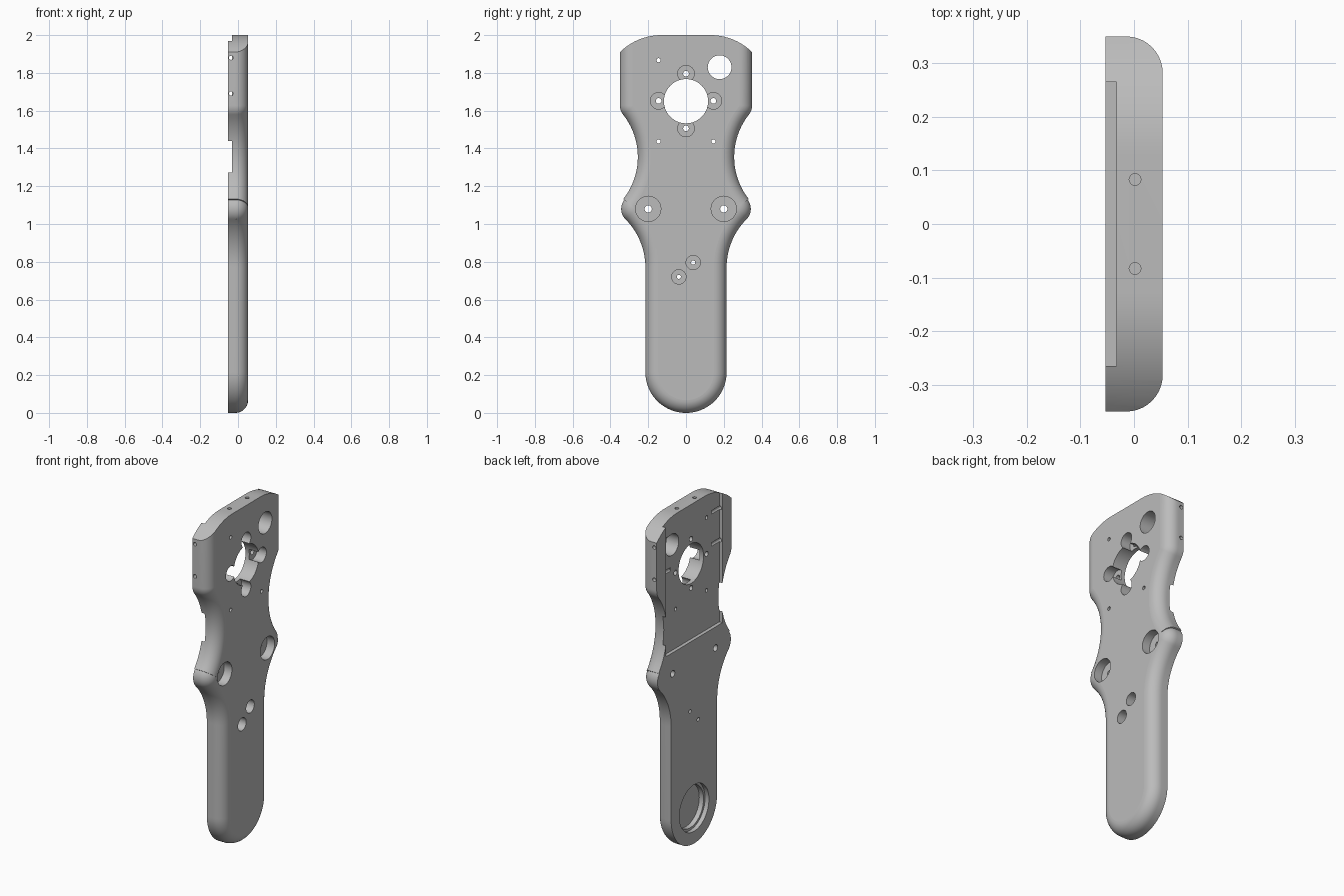
import bpy
import bmesh
from math import sin, cos, pi, radians, atan2, sqrt
from mathutils import Vector, Matrix

cube = bpy.data.objects.get("Cube")
if cube:
    bpy.data.objects.remove(cube, do_unlink=True)

grey = bpy.data.materials.new("plain grey")
grey.use_nodes = True
colour = (0.5, 0.5, 0.5, 1)
grey.diffuse_color = colour
grey.node_tree.nodes["Principled BSDF"].inputs["Base Color"].default_value = colour

T = 0.0535          # half thickness
FILLET = 0.068      # rounding along the outer edge
FLOOR = -0.033      # floor of the rear recess


def finish(bm, name):
    bmesh.ops.recalc_face_normals(bm, faces=bm.faces)
    mesh = bpy.data.meshes.new(name)
    bm.to_mesh(mesh)
    bm.free()
    mesh.materials.append(grey)
    ob = bpy.data.objects.new(name, mesh)
    bpy.context.collection.objects.link(ob)
    return ob


def loft(rings, name):
    """Skin closed rings of points and cap both ends."""
    bm = bmesh.new()
    rows = [[bm.verts.new(p) for p in ring] for ring in rings]
    n = len(rows[0])
    for a, b in zip(rows, rows[1:]):
        for i in range(n):
            j = (i + 1) % n
            bm.faces.new((a[i], a[j], b[j], b[i]))
    bm.faces.new(rows[0])
    bm.faces.new(rows[-1])
    return finish(bm, name)


def arc(cy, cz, r, a0, a1, n, hollow=False):
    """Arc points with their outward normals."""
    out = []
    for i in range(n + 1):
        a = a0 + (a1 - a0) * i / n
        d = Vector((cos(a), sin(a)))
        out.append((Vector((cy, cz)) + d * r, -d if hollow else d))
    return out


# Half outline: round foot, straight grip, lower hollow, ear, waist, shoulder
R = 0.361
low, ear, waist, shoulder = (0.215 + R, 0.77), (0.265, 1.08), (0.255 + R, 1.355), (0.27, 1.628)


def heading(p, q):
    return atan2(q[1] - p[1], q[0] - p[0])


half = arc(0, 0.215, 0.215, -pi / 2, 0, 20)
half += arc(*low, R, pi, heading(low, ear), 14, True)
half += arc(*ear, 0.078, heading(ear, low), heading(ear, waist), 16)
half += arc(*waist, R, heading(waist, ear) + 2 * pi, heading(waist, shoulder), 20, True)
half += arc(*shoulder, 0.08, heading(shoulder, waist), 0, 10)
half.append((Vector((0.35, 2.15)), Vector((1, 0))))
outline = half + [(Vector((-p.x, p.y)), Vector((-n.x, n.y))) for p, n in reversed(half[1:])]

# Body with one rounded edge
layers = [(0, -T)]
for i in range(11):
    a = pi / 2 * i / 10
    layers.append((FILLET * (1 - cos(a)), T - FILLET + FILLET * sin(a)))
body = loft([[(x, *(p - n * inset)) for p, n in outline] for inset, x in layers], "handle_plate")

cutters = []

# Arched top trim
r_top = 0.314
crown = [p for p, n in arc(0.13, 2 - r_top, r_top, radians(35), pi / 2, 16)]
crown = [Vector((0.5, crown[0].y))] + crown
profile = [(p.x, p.y) for p in crown] + [(-p.x, p.y) for p in reversed(crown)]
profile += [(-0.5, 2.4), (0.5, 2.4)]
cutters.append(loft([[(x, y, z) for y, z in profile] for x in (-0.2, 0.2)], "top_trim"))


def box(name, lo, hi):
    bm = bmesh.new()
    lo, hi = Vector(lo), Vector(hi)
    bmesh.ops.create_cube(bm, size=1, matrix=Matrix.Translation((lo + hi) / 2) @ Matrix.Diagonal((*(hi - lo), 1)))
    cutters.append(finish(bm, name))


def drill(name, start, end, r, sides=32):
    """Round cutter between two points."""
    start, end = Vector(start), Vector(end)
    axis = end - start
    turn = axis.to_track_quat('Z', 'Y').to_matrix().to_4x4()
    bm = bmesh.new()
    bmesh.ops.create_cone(bm, cap_ends=True, segments=sides, radius1=r, radius2=r,
                          depth=axis.length, matrix=Matrix.Translation((start + end) / 2) @ turn)
    cutters.append(finish(bm, name))


def through(y, z, r, sides=24):
    drill("hole", (-0.2, y, z), (0.2, y, z), r, sides)


def counterbore(y, z, wide, narrow, floor):
    drill("counterbore", (floor, y, z), (0.2, y, z), wide)
    through(y, z, narrow)


# Rear recess
box("rear_recess", (-0.2, -0.265, 1.205), (FLOOR, 0.265, 2.3))

# Main bore, side window and pin holes
through(0, 1.65, 0.117, 64)
through(0.178, 1.83, 0.063, 48)
for y, z in ((-0.145, 1.867), (-0.145, 1.437), (0.145, 1.437)):
    through(y, z, 0.011, 16)

# Bolt seats around the bore, at the ears and on the grip
for y, z in ((0, 1.796), (0, 1.506), (0.145, 1.652), (-0.145, 1.652)):
    counterbore(y, z, 0.044, 0.015, -0.008)
for y in (-0.2, 0.2):
    counterbore(y, 1.08, 0.067, 0.019, 0.003)
for s in (-1, 1):
    counterbore(0.038 * s, 0.758 + 0.038 * s, 0.038, 0.011, 0.0)

# Stepped round pocket at the rear of the foot
drill("pocket_rim", (-0.2, 0, 0.21), (-0.028, 0, 0.21), 0.138, 64)
drill("pocket_well", (-0.2, 0, 0.21), (0.0, 0, 0.21), 0.124, 64)

# Cross-drilled holes in the sides and the top
for s in (-1, 1):
    for z in (1.88, 1.69):
        drill("side_hole", (-0.037, s * 0.5, z), (-0.037, s * 0.19, z), 0.011, 16)
    drill("top_hole", (0.002, s * 0.083, 2.2), (0.002, s * 0.083, 1.88), 0.011, 16)

# Cut everything out of the body
bpy.context.view_layer.objects.active = body
body.select_set(True)
for cutter in cutters:
    cutter.hide_render = True
    mod = body.modifiers.new("cut", 'BOOLEAN')
    mod.operation = 'DIFFERENCE'
    mod.solver = 'EXACT'
    mod.object = cutter
    bpy.ops.object.modifier_apply(modifier=mod.name)
    bpy.data.objects.remove(cutter, do_unlink=True)

# Smooth curved walls, flat broad faces
bpy.ops.object.shade_smooth_by_angle(angle=radians(30))
for face in body.data.polygons:
    if abs(face.normal.x) > 0.999:
        face.use_smooth = False
